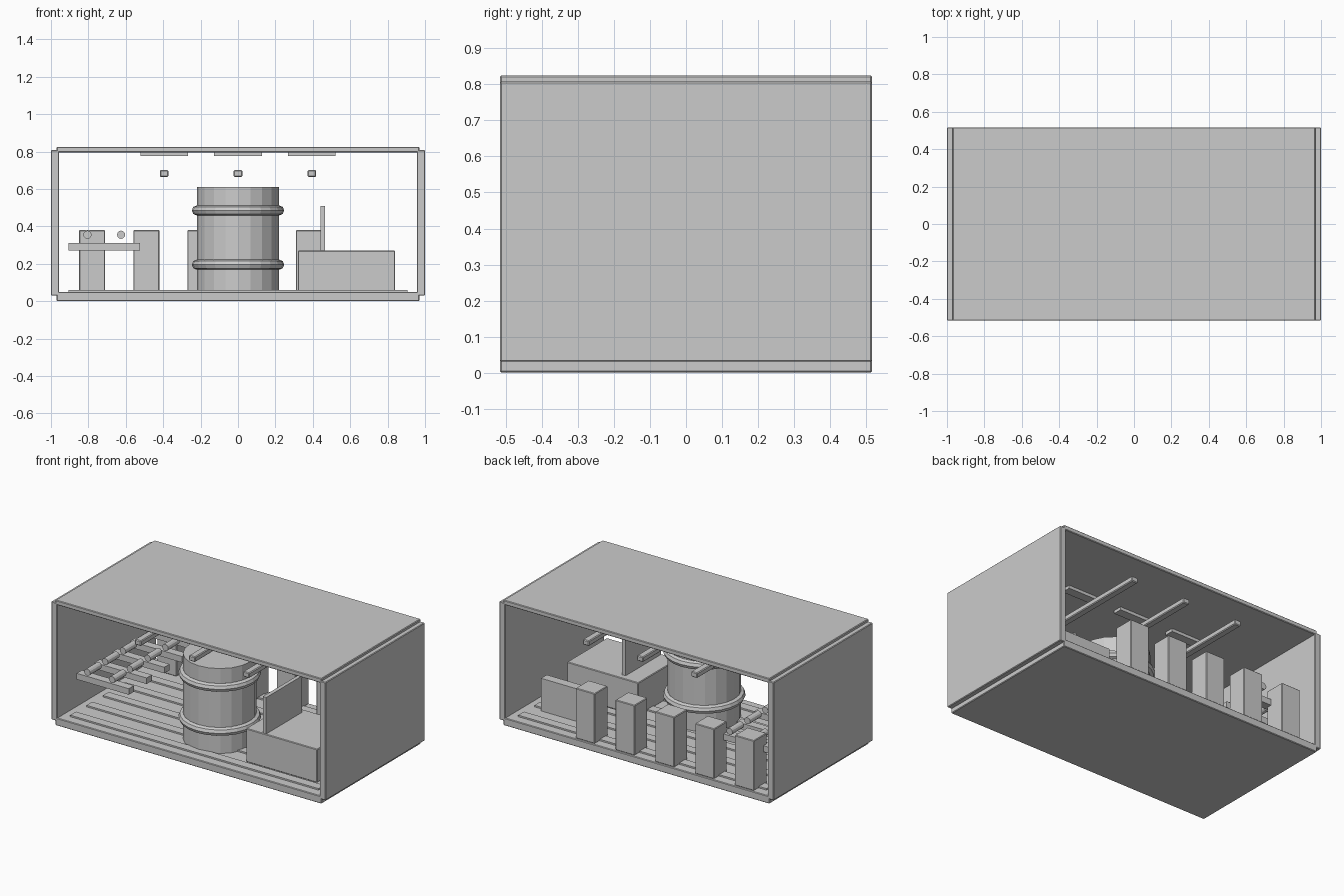
import bpy
import math

if "Cube" in bpy.data.objects:
    bpy.data.objects.remove(bpy.data.objects["Cube"], do_unlink=True)

grey = bpy.data.materials.new("plain grey")
grey.use_nodes = True
COLOUR = (0.6, 0.6, 0.6, 1)
grey.diffuse_color = COLOUR
grey.node_tree.nodes["Principled BSDF"].inputs["Base Color"].default_value = COLOUR


def finish(name):
    ob = bpy.context.object
    ob.name = name
    ob.data.materials.append(grey)
    return ob


def box(name, x, y, z, bevel=0.0):
    """Box given as (low, high) ranges on each axis."""
    ranges = (x, y, z)
    bpy.ops.mesh.primitive_cube_add(size=1, location=[(a + b) / 2 for a, b in ranges])
    ob = finish(name)
    ob.scale = [b - a for a, b in ranges]
    bpy.ops.object.transform_apply(location=False, rotation=False, scale=True)
    if bevel:
        mod = ob.modifiers.new("edge", 'BEVEL')
        mod.width = bevel
        mod.segments = 1
    return ob


def around(c, width):
    return (c - width / 2, c + width / 2)


# Container shell, open at front and back
DEPTH = (-0.517, 0.517)
box("floor", (-0.97, 0.97), DEPTH, (0, 0.05), 0.004)
box("roof", (-0.97, 0.97), DEPTH, (0.795, 0.825), 0.004)
for side, s in (("right", -1), ("left", 1)):
    box(side + "_wall", around(s * 0.978, 0.044), DEPTH, (0.03, 0.808), 0.004)

# Slats along the floor
for i in range(6):
    box("floor_slat", (-0.905, 0.905), around(-0.425 + 0.17 * i, 0.06), (0.048, 0.06))

# Barrel with two hoops
BARREL_Y = -0.19
bpy.ops.mesh.primitive_cylinder_add(vertices=20, radius=0.22, depth=0.56,
                                    location=(0, BARREL_Y, 0.33))
finish("barrel")
for z in (0.195, 0.485):
    bpy.ops.mesh.primitive_torus_add(major_segments=24, minor_segments=8,
                                     major_radius=0.22, minor_radius=0.027,
                                     location=(0, BARREL_Y, z))
    finish("barrel_hoop")

# Row of posts along the back
for i in range(5):
    box("back_post", around(-0.78 + 0.29 * i, 0.14), around(0.44, 0.135), (0.05, 0.38), 0.004)

# Counter with an upright divider, and a low screen behind it
box("counter", (0.32, 0.84), (-0.375, 0.04), (0.05, 0.27), 0.004)
box("counter_divider", (0.44, 0.465), (-0.37, 0.0), (0.265, 0.51))
box("low_screen", (0.45, 0.84), (0.25, 0.31), (0.05, 0.265))

# Rack of planks carrying short rollers
for i in range(5):
    y = -0.36 + 0.185 * i
    box("rack_plank", (-0.905, -0.525), around(y, 0.055), (0.27, 0.31))
    for x in (-0.805, -0.625):
        bpy.ops.mesh.primitive_cylinder_add(vertices=12, radius=0.022, depth=0.12,
                                            location=(x, y, 0.355),
                                            rotation=(math.pi / 2, 0, 0))
        finish("rack_roller")

# Ceiling plates and hanging rails
for x in (-0.395, 0, 0.395):
    box("ceiling_plate", around(x, 0.255), around(0, 0.06), (0.775, 0.797))
    box("hanging_rail", around(x, 0.046), (-0.48, 0.48), (0.665, 0.7), 0.005)
